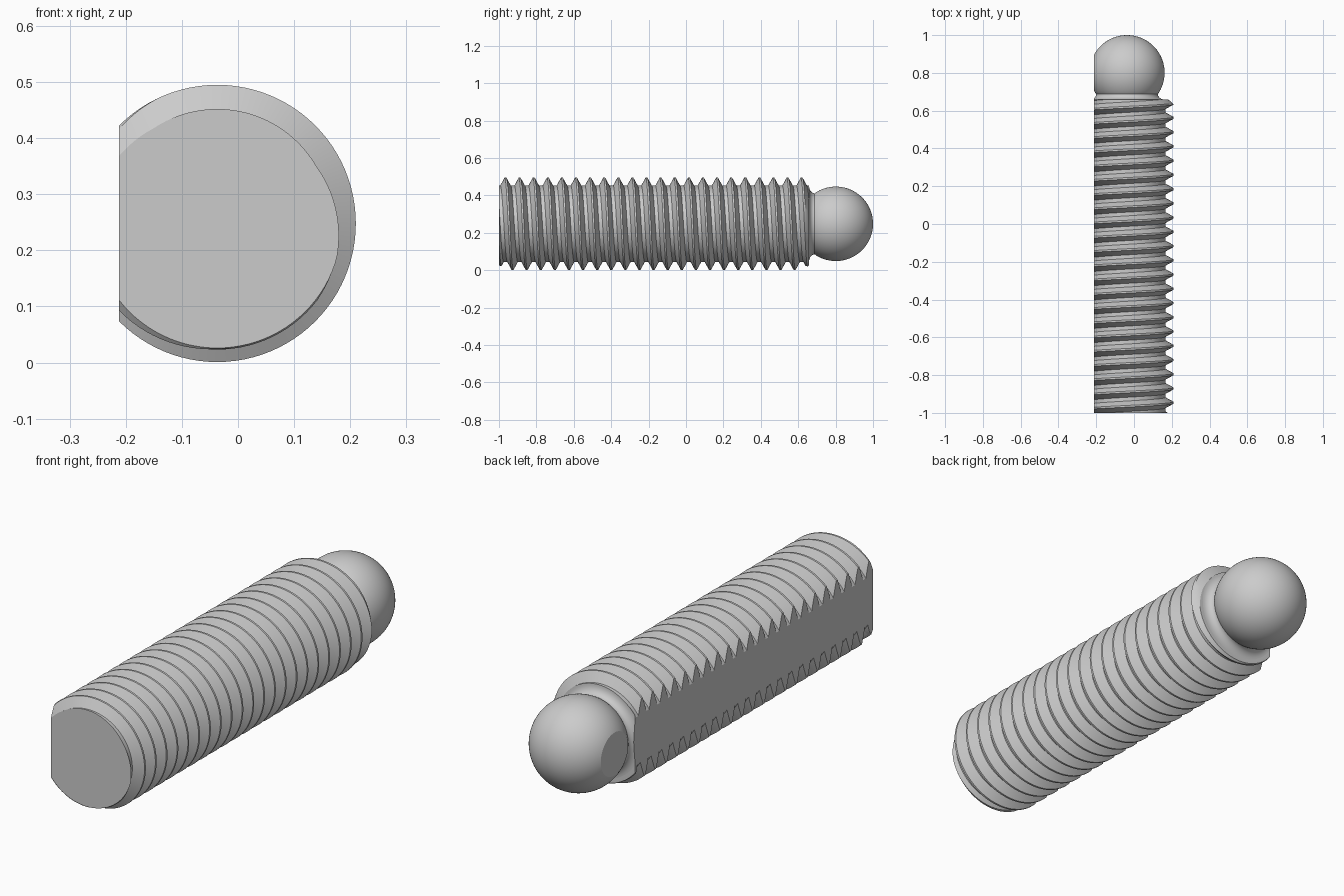
import bpy, bmesh, math

if "Cube" in bpy.data.objects:
    bpy.data.objects.remove(bpy.data.objects["Cube"], do_unlink=True)

AXIS_X, AXIS_Z, FLAT_X = -0.037, 0.248, -0.212
START, END = -1.0, 0.658            # threaded length along y
PITCH, CREST_Y = 0.0754, -0.965     # crest position on the top line
CREST, ROOT, CHAMFER = 0.247, 0.204, 0.222
SEGMENTS = 96

steel = bpy.data.materials.new("steel_grey")
steel.use_nodes = True
GREY = (0.6, 0.6, 0.6, 1)
steel.diffuse_color = GREY
steel.node_tree.nodes["Principled BSDF"].inputs["Base Color"].default_value = GREY


def ring_point(radius, angle, y):
    """Point around the screw axis; angle runs from +z towards +x."""
    return (AXIS_X + radius * math.sin(angle), y, AXIS_Z + radius * math.cos(angle))


def thread_radius(y, turn):
    """Trapezoid thread with a chamfer at both ends."""
    phase = ((y - CREST_Y) / PITCH - turn + 0.5) % 1 - 0.5
    slope = min(max((abs(phase) - 0.06) / 0.31, 0), 1)
    radius = CREST + (ROOT - CREST) * slope
    return min(radius, CHAMFER + y - START, CHAMFER + END - y)


def skin(columns, name):
    """Join columns of points, cap the ends, cut the side flat and smooth."""
    bm = bmesh.new()
    grid = [[bm.verts.new(p) for p in column] for column in columns]
    for a, b in zip(grid, grid[1:]):
        for i in range(len(a) - 1):
            bm.faces.new((a[i], a[i + 1], b[i + 1], b[i]))
    bmesh.ops.remove_doubles(bm, verts=bm.verts, dist=1e-5)
    bmesh.ops.holes_fill(bm, edges=[e for e in bm.edges if e.is_boundary], sides=0)
    bmesh.ops.bisect_plane(bm, geom=bm.verts[:] + bm.edges[:] + bm.faces[:],
                           plane_co=(FLAT_X, 0, 0), plane_no=(-1, 0, 0),
                           clear_outer=True)
    bmesh.ops.holes_fill(bm, edges=[e for e in bm.edges if e.is_boundary], sides=0)
    bmesh.ops.recalc_face_normals(bm, faces=bm.faces)
    mesh = bpy.data.meshes.new(name)
    bm.to_mesh(mesh)
    bm.free()
    mesh.materials.append(steel)
    part = bpy.data.objects.new(name, mesh)
    bpy.context.collection.objects.link(part)
    bpy.ops.object.select_all(action='DESELECT')
    part.select_set(True)
    bpy.context.view_layer.objects.active = part
    bpy.ops.object.shade_smooth_by_angle(angle=math.radians(25))
    return part


# Threaded shaft: rows follow the helix and are clamped to the ends
STEPS = (-0.37, -0.22, -0.06, 0.06, 0.22, 0.37)
columns = []
for s in range(SEGMENTS + 1):
    turn = s / SEGMENTS
    angle = 2 * math.pi * (s % SEGMENTS) / SEGMENTS
    column = []
    for n in range(-3, 25):
        for step in STEPS:
            y = min(max(CREST_Y + PITCH * (n + step + turn), START), END)
            column.append(ring_point(thread_radius(y, turn), angle, y))
    columns.append(column)
skin(columns, "threaded_shaft")

# Ball end with a filleted neck, turned from one profile
BALL_R, BALL_Y = 0.199, 0.801
profile = [(0, END)]
for i in range(9):
    t = math.pi / 2 * (1 - i / 8)
    profile.append((0.203 - 0.04 * math.cos(t), 0.688 - 0.03 * math.sin(t)))
first = math.asin(0.163 / BALL_R)
for i in range(1, 41):
    t = first + (math.pi - first) * i / 40
    profile.append((BALL_R * math.sin(t), BALL_Y - BALL_R * math.cos(t)))
skin([[ring_point(r, 2 * math.pi * (s % SEGMENTS) / SEGMENTS, y) for r, y in profile]
      for s in range(SEGMENTS + 1)], "ball_end")
